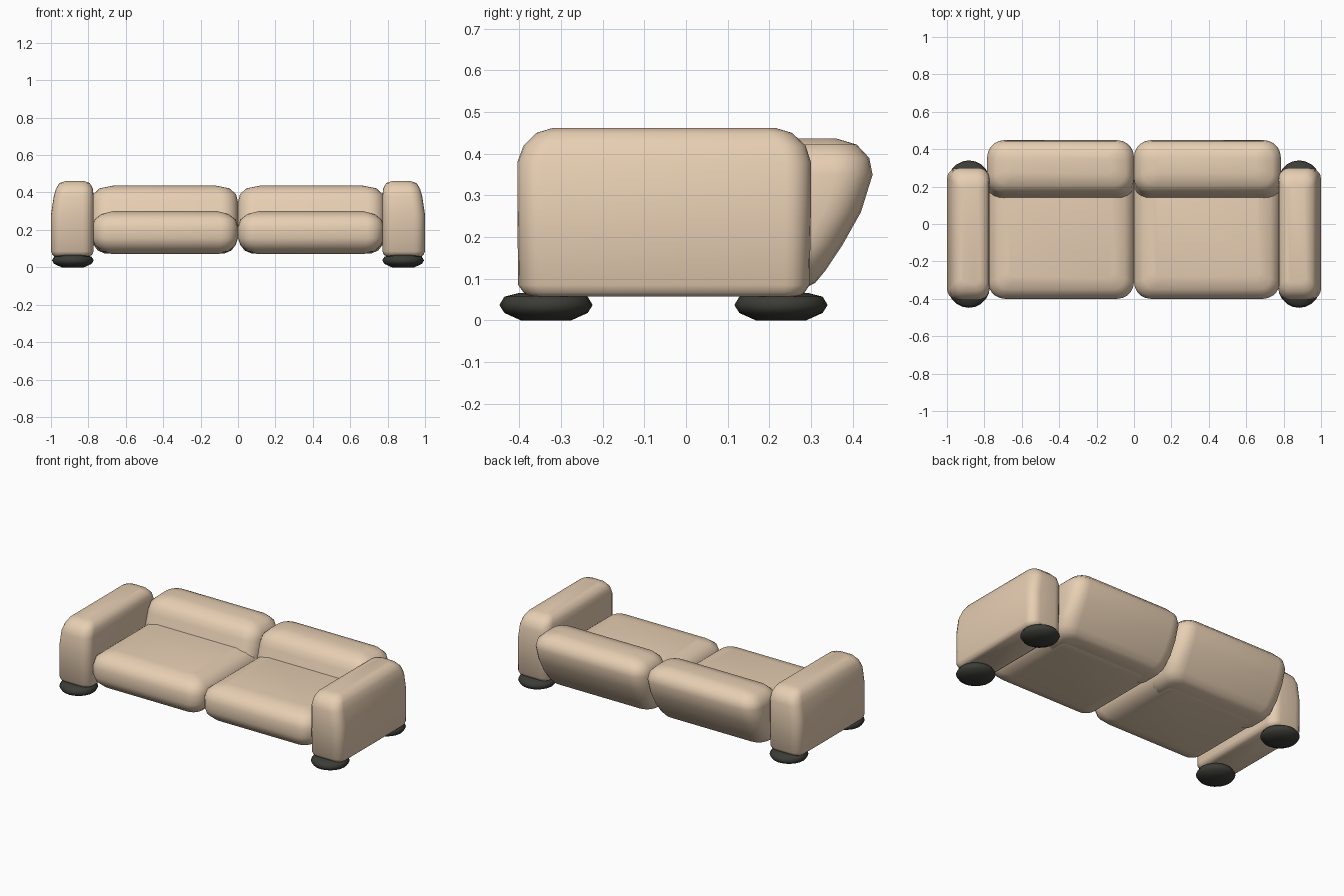
import bpy, bmesh, math

if "Cube" in bpy.data.objects:
    bpy.data.objects.remove(bpy.data.objects["Cube"])

def material(name, color):
    m = bpy.data.materials.new(name)
    m.diffuse_color = color
    m.use_nodes = True
    m.node_tree.nodes["Principled BSDF"].inputs["Base Color"].default_value = m.diffuse_color
    return m

fabric = material("tan_fabric", (0.80, 0.62, 0.45, 1))
dark = material("dark_rubber", (0.045, 0.045, 0.038, 1))

def rounded_rect(x0, x1, y0, y1, r, z, seg=5):
    r = min(r, (x1 - x0) * 0.48, (y1 - y0) * 0.48)
    pts = []
    for k, (cx, cy) in enumerate([(x1 - r, y1 - r), (x0 + r, y1 - r),
                                  (x0 + r, y0 + r), (x1 - r, y0 + r)]):
        for i in range(seg + 1):
            a = math.pi / 2 * (k + i / seg)
            pts.append((cx + r * math.cos(a), cy + r * math.sin(a), z))
    return pts

def circle(cx, cy, r, z, n=20):
    return [(cx + r * math.cos(2 * math.pi * i / n),
             cy + r * math.sin(2 * math.pi * i / n), z) for i in range(n)]

def loft(name, rings, mat, mirror):
    # skin a stack of rings, cap both ends, optionally flip across x
    bm = bmesh.new()
    loops = [[bm.verts.new((p[0] * mirror, p[1], p[2])) for p in ring] for ring in rings]
    n = len(loops[0])
    for a, b in zip(loops, loops[1:]):
        for i in range(n):
            j = (i + 1) % n
            bm.faces.new((a[i], a[j], b[j], b[i]))
    bm.faces.new(loops[0][::-1])
    bm.faces.new(loops[-1])
    bmesh.ops.recalc_face_normals(bm, faces=bm.faces)
    for f in bm.faces:
        f.smooth = True
    me = bpy.data.meshes.new(name)
    bm.to_mesh(me)
    bm.free()
    me.materials.append(mat)
    ob = bpy.data.objects.new(name, me)
    bpy.context.collection.objects.link(ob)

# armrest: z, x0, x1, y0, y1, corner radius
ARM = [(0.057, 0.795, 0.980, -0.375, 0.270, 0.04),
       (0.067, 0.780, 0.992, -0.390, 0.285, 0.05),
       (0.085, 0.772, 1.000, -0.403, 0.297, 0.06),
       (0.280, 0.772, 1.000, -0.405, 0.300, 0.06),
       (0.380, 0.772, 0.985, -0.405, 0.300, 0.06),
       (0.420, 0.776, 0.973, -0.390, 0.287, 0.06),
       (0.450, 0.792, 0.955, -0.360, 0.255, 0.05),
       (0.462, 0.825, 0.920, -0.320, 0.215, 0.03)]

# seat cushion: z, inset on all sides
SEAT = [(0.070, 0.11), (0.085, 0.05), (0.120, 0.012), (0.155, 0),
        (0.215, 0), (0.255, 0.012), (0.285, 0.05), (0.300, 0.11)]

# back cushion, leaning backwards: z, y0, y1, side inset
BACK = [(0.075, 0.10, 0.28, 0.07), (0.090, 0.08, 0.31, 0.035),
        (0.120, 0.08, 0.335, 0.012), (0.180, 0.10, 0.375, 0),
        (0.260, 0.13, 0.42, 0), (0.350, 0.157, 0.448, 0),
        (0.390, 0.172, 0.440, 0.010), (0.422, 0.205, 0.410, 0.045),
        (0.437, 0.265, 0.360, 0.12)]

# foot: radius, z
FOOT = [(0.060, 0), (0.100, 0.018), (0.112, 0.037), (0.100, 0.057), (0.065, 0.066)]

for side, s in (("right", 1), ("left", -1)):
    loft(side + "_armrest",
         [rounded_rect(x0, x1, y0, y1, r, z) for z, x0, x1, y0, y1, r in ARM], fabric, s)
    loft(side + "_seat_cushion",
         [rounded_rect(d, 0.78 - d, -0.40 + d, 0.30 - d, max(0.09 - d * 0.6, 0.03), z)
          for z, d in SEAT], fabric, s)
    loft(side + "_back_cushion",
         [rounded_rect(d, 0.785 - d, y0, y1, max(0.09 - d * 0.5, 0.03), z)
          for z, y0, y1, d in BACK], fabric, s)
    for end, y in (("front", -0.336), ("back", 0.228)):
        loft(f"{side}_{end}_foot", [circle(0.883, y, r, z) for r, z in FOOT], dark, s)
